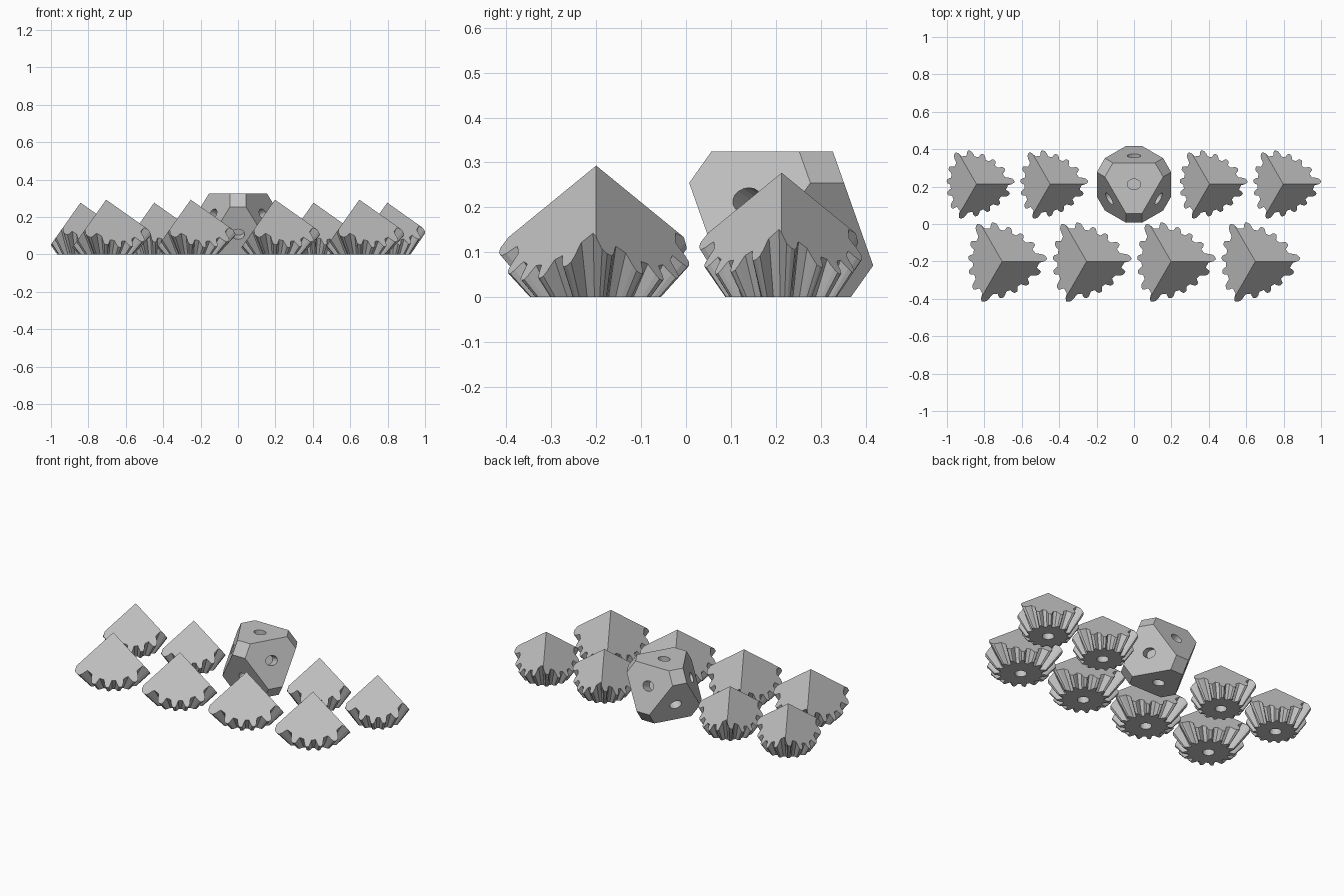
import bpy, bmesh, math
from mathutils import Matrix, Vector

if "Cube" in bpy.data.objects:
    bpy.data.objects.remove(bpy.data.objects["Cube"], do_unlink=True)

# One plain plastic colour for everything
GREY = (0.55, 0.55, 0.55, 1)
plastic = bpy.data.materials.new("light_grey_plastic")
plastic.use_nodes = True
plastic.diffuse_color = GREY
plastic.node_tree.nodes["Principled BSDF"].inputs["Base Color"].default_value = GREY


def new_object(name, bm):
    bmesh.ops.recalc_face_normals(bm, faces=bm.faces)
    mesh = bpy.data.meshes.new(name)
    bm.to_mesh(mesh)
    bm.free()
    mesh.materials.append(plastic)
    obj = bpy.data.objects.new(name, mesh)
    bpy.context.collection.objects.link(obj)
    return obj


def apply_boolean(obj, cutter, operation):
    cutter.hide_render = True
    mod = obj.modifiers.new("cut", 'BOOLEAN')
    mod.object, mod.operation, mod.solver = cutter, operation, 'EXACT'
    bpy.context.view_layer.objects.active = obj
    bpy.ops.object.modifier_apply(modifier=mod.name)
    bpy.data.objects.remove(cutter, do_unlink=True)


def corner_axes(start, tilt):
    """Three perpendicular unit vectors spaced evenly round the z axis."""
    r = math.sqrt(2 / 3)
    angles = [math.radians(start + 120 * k) for k in range(3)]
    return [Vector((r * math.cos(a), r * math.sin(a), tilt / math.sqrt(3))) for a in angles]


def cube_corner(apex):
    """Large cube standing on one corner, with its upper corner at the apex."""
    size = 0.6
    axes = corner_axes(0, -1)
    turn = Matrix(axes).transposed().to_4x4()
    centre = Vector((0, 0, apex)) + sum(axes, Vector()) * size / 2
    bm = bmesh.new()
    bmesh.ops.create_cube(bm, size=size, matrix=Matrix.Translation(centre) @ turn)
    return new_object("corner_cutter", bm)


def cylinder(radius, depth, matrix, sides=20):
    bm = bmesh.new()
    bmesh.ops.create_cone(bm, cap_ends=True, segments=sides, radius1=radius,
                          radius2=radius, depth=depth, matrix=matrix)
    return new_object("hole_cutter", bm)


# Tooth outline: position along one pitch, and height from root to tip
TOOTH = [(-0.33, 0), (-0.2, 0.6), (-0.12, 0.92), (0, 1), (0.12, 0.92), (0.2, 0.6), (0.33, 0)]
TEETH = 15


def gear_corner(name, apex, root, tip):
    """Tapered gear cut by a cube corner; root and tip are (base radius, flare)."""
    pitch = math.tau / TEETH
    bm = bmesh.new()
    rings = []
    for z in (0, apex):
        inner, outer = root[0] + root[1] * z, tip[0] + tip[1] * z
        ring = []
        for n in range(TEETH):
            for along, height in TOOTH:
                a = (n + along + 0.25) * pitch
                r = inner + (outer - inner) * height
                ring.append(bm.verts.new((r * math.cos(a), r * math.sin(a), z)))
        rings.append(ring)
    low, high = rings
    bm.faces.new(low)
    bm.faces.new(high)
    for i in range(len(low)):
        j = (i + 1) % len(low)
        bm.faces.new((low[i], low[j], high[j], high[i]))
    gear = new_object(name, bm)
    apply_boolean(gear, cube_corner(apex), 'INTERSECT')
    # Axle bore in the underside
    apply_boolean(gear, cylinder(0.033, 0.2, Matrix.Identity(4)), 'DIFFERENCE')
    return gear


def place_row(first, name, xs, y):
    for i, x in enumerate(xs):
        obj = first if i == 0 else first.copy()
        if i:
            bpy.context.collection.objects.link(obj)
        obj.name = f"{name}_{i + 1}"
        obj.location = (x, y, 0)


# Front row of large gears and back row of small gears
large = gear_corner("large_gear", 0.293, root=(0.115, 0.6), tip=(0.147, 0.92))
place_row(large, "large_gear", (-0.705, -0.253, 0.198, 0.649), -0.2)
small = gear_corner("small_gear", 0.277, root=(0.105, 0.42), tip=(0.125, 0.69))
place_row(small, "small_gear", (-0.842, -0.448, 0.404, 0.798), 0.213)

# Core: octahedron lying on a face, with its six points cut off
INRADIUS = 0.1625
REACH = INRADIUS * math.sqrt(3)
CUT = 0.217
axes = corner_axes(-90, 1)
points = [s * REACH * a for a in axes for s in (1, -1)]
bm = bmesh.new()
for p in points:
    for q in points:
        if abs(p.dot(q)) < 1e-4:
            bm.verts.new(p.lerp(q, CUT))
bmesh.ops.convex_hull(bm, input=bm.verts)
bmesh.ops.dissolve_limit(bm, angle_limit=0.02, verts=bm.verts, edges=bm.edges)
core = new_object("core", bm)

# Axle socket in each of the eight large faces
for sx in (1, -1):
    for sy in (1, -1):
        for sz in (1, -1):
            n = (sx * axes[0] + sy * axes[1] + sz * axes[2]).normalized()
            side = Vector((1, 0, 0)) if abs(n.z) > 0.9 else Vector((0, 0, 1)).cross(n).normalized()
            turn = Matrix((side, n.cross(side), n)).transposed().to_4x4()
            squash = Matrix.Diagonal((1, 0.8, 1, 1))
            place = Matrix.Translation(n * INRADIUS) @ turn @ squash
            apply_boolean(core, cylinder(0.036, 0.13, place, 16), 'DIFFERENCE')
core.location = (0, 0.212, INRADIUS)
